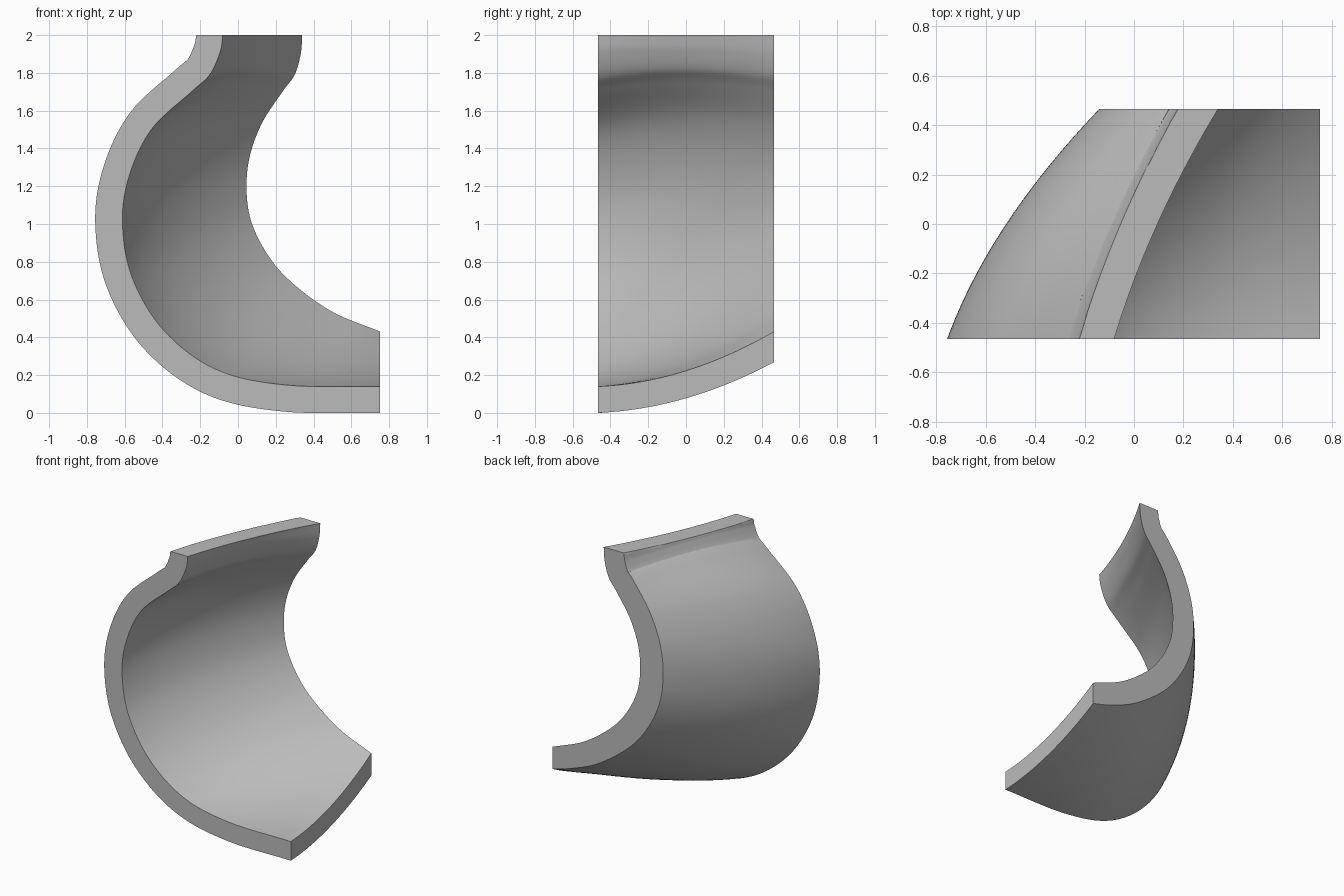
import bpy, bmesh, math
from mathutils import Vector

cube = bpy.data.objects.get("Cube")
if cube:
    bpy.data.objects.remove(cube, do_unlink=True)

HALF_DEPTH, TOP, SIDE = 0.465, 2.0, 0.753
STEPS, ROWS = 8, 24

# Inner profiles (x, z), from the neck down to the cut edge
FRONT = [(-.08, 2), (-.095, 1.91), (-.15, 1.79), (-.246, 1.70), (-.456, 1.504),
         (-.574, 1.262), (-.612, 1.01), (-.56, .715), (-.39, .433),
         (-.114, .229), (.25, .148), (SIDE, .14)]
BACK = [(.34, 2), (.332, 1.9), (.30, 1.79), (.235, 1.70), (.13, 1.54),
        (.065, 1.37), (.045, 1.2), (.068, 1.02), (.155, .84),
        (.285, .69), (.5, .535), (SIDE, .43)]


def spline(points):
    """Smooth curve through the points, evenly divided per span."""
    p = [Vector(q) for q in points]
    p = [2 * p[0] - p[1]] + p + [2 * p[-1] - p[-2]]
    out = []
    for i in range(1, len(p) - 2):
        a, b, c, d = p[i - 1:i + 3]
        for k in range(STEPS):
            t = k / STEPS
            out.append(0.5 * (2 * b + (c - a) * t + (2 * a - 5 * b + 4 * c - d) * t ** 2
                              + (3 * b - a - 3 * c + d) * t ** 3))
    return out + [p[-2]]


def offset(curve, distance):
    """Push a curve outward, keeping its ends on the flat cuts."""
    n = len(curve) - 1
    out = []
    for i, p in enumerate(curve):
        d = (curve[min(i + 1, n)] - curve[max(i - 1, 0)]).normalized()
        normal = Vector((d.y, -d.x))
        if i == 0:
            normal = Vector((-1, 0))
        elif i == n:
            normal = Vector((0, -1))
        q = p + normal * distance(i / n)
        out.append(Vector((min(q.x, SIDE), min(q.y, TOP))))
    return out


# Curved shell: blend the profiles front to back, with an outward bow
front, back = spline(FRONT), spline(BACK)
bm = bmesh.new()
rings = []
for r in range(ROWS + 1):
    v = r / ROWS
    bow = 4 * v * (1 - v)
    base = [a.lerp(b, v) for a, b in zip(front, back)]
    inner = offset(base, lambda s: bow * (.035 + .027 * s + .025 * math.sin(math.pi * s)))
    outer = offset(inner, lambda s: .14 + .022 * v * v + (.004 + .02 * v) * math.sin(math.pi * s))
    y = HALF_DEPTH * (2 * v - 1)
    rings.append([bm.verts.new((p.x, y, p.y)) for p in inner + outer[::-1]])

count = len(rings[0])
for a, b in zip(rings, rings[1:]):
    for i in range(count):
        j = (i + 1) % count
        bm.faces.new((a[i], a[j], b[j], b[i]))

# Flat front and back rims
for ring in (rings[0], rings[-1]):
    for i in range(count // 2 - 1):
        bm.faces.new((ring[i], ring[i + 1], ring[count - 2 - i], ring[count - 1 - i]))
bmesh.ops.recalc_face_normals(bm, faces=bm.faces)

mesh = bpy.data.meshes.new("curved_shell")
bm.to_mesh(mesh)
bm.free()
shell = bpy.data.objects.new("curved_shell", mesh)
bpy.context.collection.objects.link(shell)

# Plain grey
grey = bpy.data.materials.new("plain_grey")
grey.use_nodes = True
color = (.5, .5, .5, 1)
grey.diffuse_color = color
grey.node_tree.nodes["Principled BSDF"].inputs["Base Color"].default_value = color
mesh.materials.append(grey)

bpy.ops.object.select_all(action='DESELECT')
shell.select_set(True)
bpy.context.view_layer.objects.active = shell
bpy.ops.object.shade_smooth_by_angle(angle=math.radians(35))
